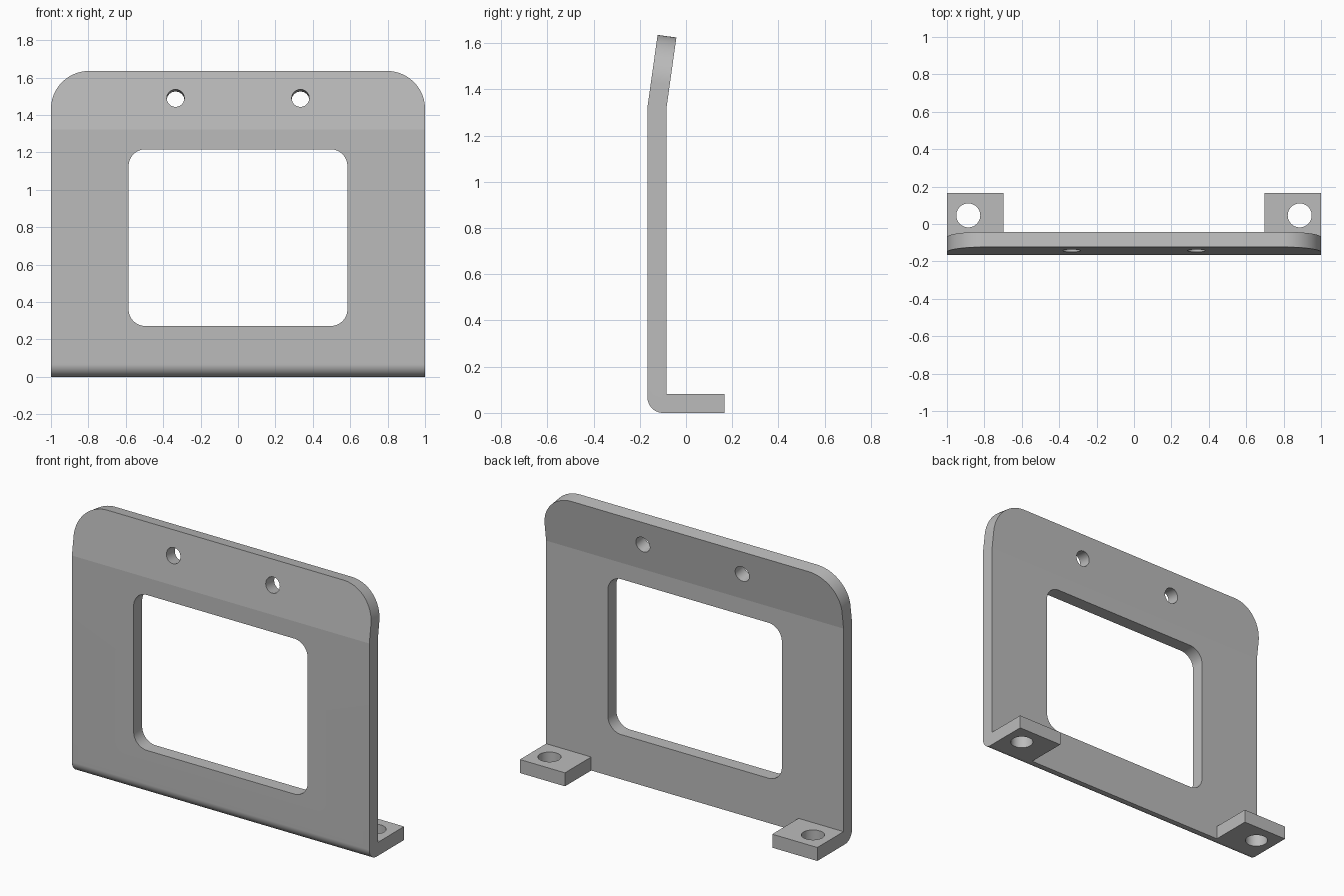
import bpy, bmesh
from math import sin, cos, tan, pi, radians
from mathutils import Matrix, Vector

cube = bpy.data.objects.get("Cube")
if cube:
    bpy.data.objects.remove(cube, do_unlink=True)

SEG = 24                      # segments per quarter turn
T = 0.082                     # sheet thickness
FRONT, BACK = -0.167, 0.167   # depth limits
INNER = FRONT + T             # rear face of the upright
BEND_Z, TILT, LIP = 1.322, radians(8), 0.317

steel = bpy.data.materials.new("grey_steel")
steel.diffuse_color = (0.5, 0.5, 0.5, 1)
steel.use_nodes = True
steel.node_tree.nodes["Principled BSDF"].inputs["Base Color"].default_value = (0.5, 0.5, 0.5, 1)


def arc(cx, cy, r, start, sweep=pi / 2):
    n = round(SEG * abs(sweep) / (pi / 2))
    return [(cx + r * cos(start + sweep * i / n), cy + r * sin(start + sweep * i / n))
            for i in range(n + 1)]


def circle(cx, cy, r):
    return arc(cx, cy, r, 0, 2 * pi)[:-1]


def prism(name, outline, low, high, frame):
    """Extrude a flat outline from low to high along the third axis of frame."""
    bm = bmesh.new()
    face = bm.faces.new([bm.verts.new((x, y, low)) for x, y in outline])
    top = bmesh.ops.extrude_face_region(bm, geom=[face])["geom"]
    bmesh.ops.translate(bm, vec=(0, 0, high - low),
                        verts=[v for v in top if isinstance(v, bmesh.types.BMVert)])
    bmesh.ops.transform(bm, matrix=frame, verts=bm.verts)
    bmesh.ops.recalc_face_normals(bm, faces=bm.faces)
    mesh = bpy.data.meshes.new(name)
    bm.to_mesh(mesh)
    bm.free()
    mesh.materials.append(steel)
    obj = bpy.data.objects.new(name, mesh)
    bpy.context.collection.objects.link(obj)
    return obj


def axes(a, b, c, origin=(0, 0, 0)):
    m = Matrix((a, b, c)).transposed().to_4x4()
    m.translation = Vector(origin)
    return m


side = axes((0, 1, 0), (0, 0, 1), (1, 0, 0))
plan = axes((1, 0, 0), (0, 1, 0), (0, 0, 1))
face_on = axes((1, 0, 0), (0, 0, 1), (0, -1, 0))
# Frame lying on the front of the leaning lip, starting at the bend
lip = axes((1, 0, 0), (0, sin(TILT), cos(TILT)), (0, -cos(TILT), sin(TILT)),
           (0, FRONT, BEND_Z))

# Bent sheet: side profile with foot, rounded heel and leaning lip
top_y, top_z = FRONT + LIP * sin(TILT), BEND_Z + LIP * cos(TILT)
R = 0.068
profile = arc(FRONT + R, R, R, -pi / 2, -pi / 2) + [
    (FRONT, BEND_Z), (top_y, top_z),
    (top_y + T * cos(TILT), top_z - T * sin(TILT)),
    (INNER, BEND_Z - T * tan(TILT / 2)),
    (INNER, T), (BACK, T), (BACK, 0)]
bracket = prism("bent_bracket", profile, -1, 1, side)

cutters = []

# Gap between the two feet
W = 0.697
gap = [(-W, INNER), (W, INNER), (W, 0.4), (-W, 0.4)]
cutters.append(prism("foot_gap_cutter", gap, -0.1, 0.2, plan))

# Window with rounded corners
wx, z0, z1, r = 0.585, 0.272, 1.217, 0.09
window = (arc(wx - r, z1 - r, r, 0) + arc(-wx + r, z1 - r, r, pi / 2)
          + arc(-wx + r, z0 + r, r, pi) + arc(wx - r, z0 + r, r, -pi / 2))
cutters.append(prism("window_cutter", window, 0, 0.3, face_on))

# Lip holes, foot holes and rounded top corners on both sides
C = 0.205
for s, label in ((1, "left"), (-1, "right")):
    cutters.append(prism(label + "_lip_hole_cutter",
                         circle(s * 0.334, 0.17, 0.047), -0.2, 0.1, lip))
    cutters.append(prism(label + "_foot_hole_cutter",
                         circle(s * 0.886, 0.046, 0.064), -0.1, 0.2, plan))
    corner = arc(1 - C, LIP - C, C, 0) + [(1 - C, LIP + 0.1), (1.1, LIP + 0.1), (1.1, LIP - C)]
    cutters.append(prism(label + "_corner_cutter",
                         [(s * x, y) for x, y in corner], -0.2, 0.1, lip))

# Cut everything, then drop the cutters
bpy.context.view_layer.objects.active = bracket
for cutter in cutters:
    cutter.hide_render = True
    mod = bracket.modifiers.new(cutter.name, "BOOLEAN")
    mod.operation, mod.solver, mod.object = "DIFFERENCE", "EXACT", cutter
    bpy.ops.object.modifier_apply(modifier=mod.name)
    bpy.data.objects.remove(cutter, do_unlink=True)

# Smooth curves, crisp edges
bpy.ops.object.select_all(action="DESELECT")
bracket.select_set(True)
bpy.ops.object.shade_smooth_by_angle(angle=radians(5))
